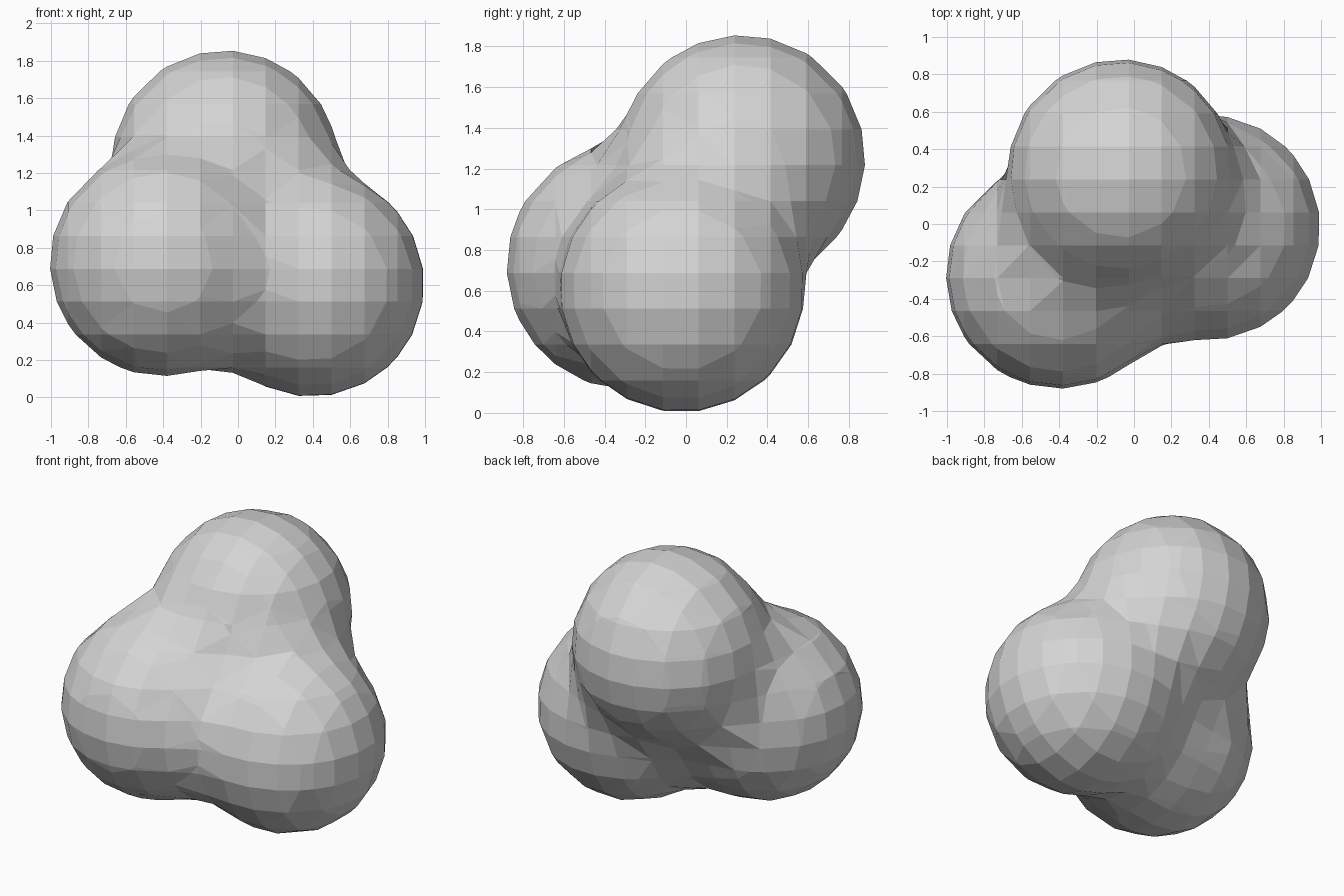
import bpy
from mathutils import Matrix, Vector

cube = bpy.data.objects.get("Cube")
if cube:
    bpy.data.objects.remove(cube, do_unlink=True)

grey = bpy.data.materials.new("light_grey")
grey.use_nodes = True
grey.diffuse_color = (0.66, 0.66, 0.66, 1)
grey.node_tree.nodes["Principled BSDF"].inputs["Base Color"].default_value = (0.66, 0.66, 0.66, 1)

# Lobe centres (upper, front right, left) and the origin of the facet lattice
LOBES = [(-0.07, 0.275, 1.25), (-0.40, -0.275, 0.72), (0.395, -0.02, 0.605)]
ORIGIN = Vector((0.06, 0.15, 0.60))

# Three equal lobes that melt into one another at narrow necks
blob = bpy.data.metaballs.new("lobe_field")
blob.resolution = blob.render_resolution = 0.176
blob.threshold = 0.6
for centre in LOBES:
    lobe = blob.elements.new(type='BALL')
    lobe.co = Vector(centre) - ORIGIN
    lobe.radius = 0.886
    lobe.stiffness = 3.95
helper = bpy.data.objects.new("lobe_field", blob)
bpy.context.scene.collection.objects.link(helper)
bpy.context.view_layer.update()

# Freeze the melted lobes as a flat-faced mesh
graph = bpy.context.evaluated_depsgraph_get()
mesh = bpy.data.meshes.new_from_object(helper.evaluated_get(graph))
bpy.data.objects.remove(helper, do_unlink=True)
mesh.transform(Matrix.Translation(ORIGIN))
mesh.materials.clear()
mesh.materials.append(grey)
for face in mesh.polygons:
    face.use_smooth = False
    face.material_index = 0
mesh.update()

body = bpy.data.objects.new("three_lobed_body", mesh)
bpy.context.scene.collection.objects.link(body)
